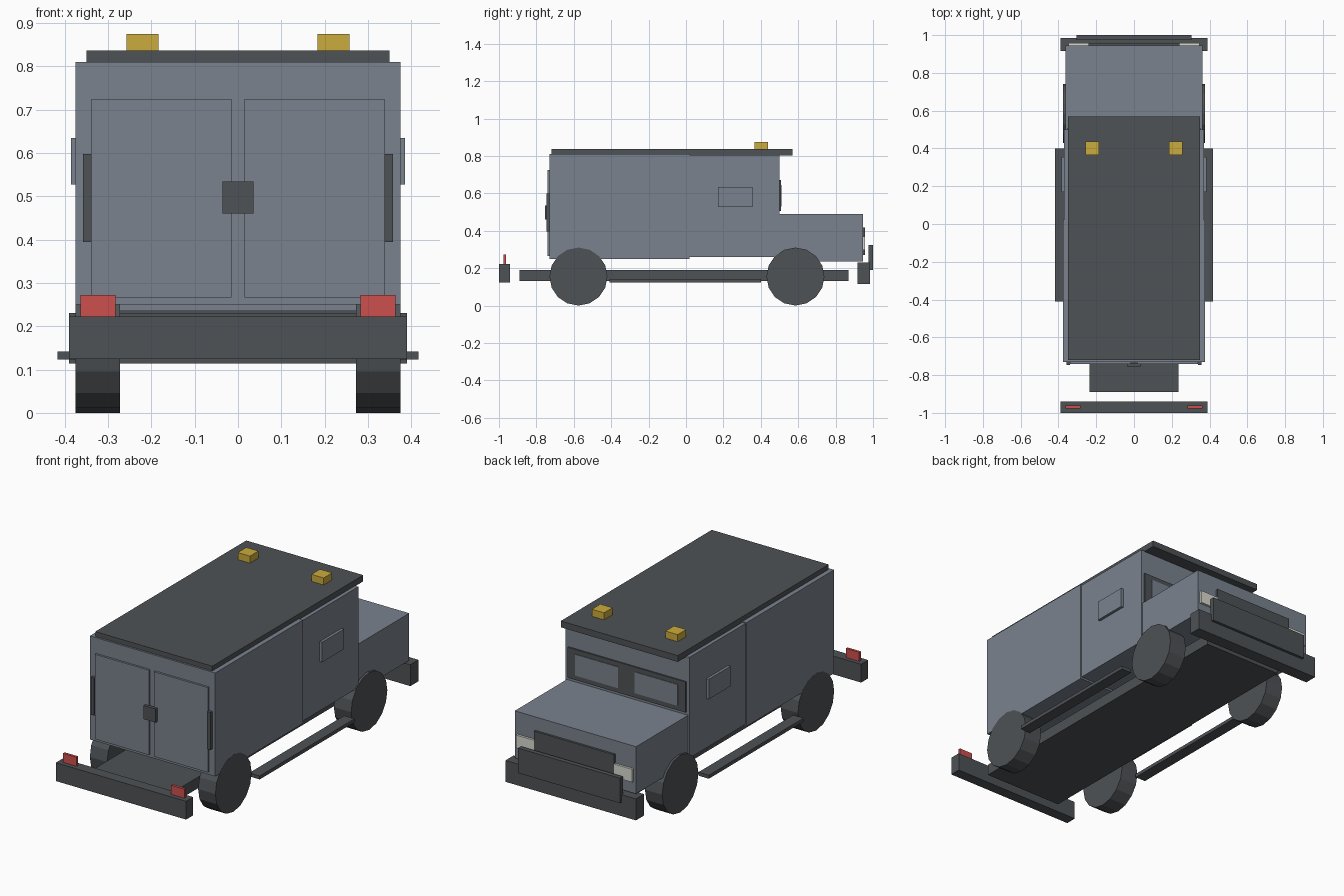
import bpy, bmesh, math
from mathutils import Matrix

if "Cube" in bpy.data.objects:
    bpy.data.objects.remove(bpy.data.objects["Cube"])


def material(name, rgb):
    m = bpy.data.materials.new(name)
    m.use_nodes = True
    m.diffuse_color = (*rgb, 1)
    m.node_tree.nodes["Principled BSDF"].inputs["Base Color"].default_value = (*rgb, 1)
    return m


STEEL = material("steel_grey", (0.195, 0.225, 0.27))
DARK = material("dark_grey", (0.077, 0.084, 0.092))
AMBER = material("amber", (0.6, 0.41, 0.045))
RED = material("red", (0.61, 0.08, 0.076))
LAMP = material("lamp_white", (0.7, 0.7, 0.63))


def finish(name, bm, mat):
    mesh = bpy.data.meshes.new(name)
    bm.to_mesh(mesh)
    bm.free()
    mesh.materials.append(mat)
    obj = bpy.data.objects.new(name, mesh)
    bpy.context.collection.objects.link(obj)
    return obj


def box(name, x, y, z, mat):
    """Box given by its (low, high) range on each axis."""
    bm = bmesh.new()
    bmesh.ops.create_cube(bm, size=1)
    for v in bm.verts:
        v.co = [(r[0] + r[1]) / 2 + c * (r[1] - r[0]) for r, c in zip((x, y, z), v.co)]
    return finish(name, bm, mat)


def centred(name, half, y, z, mat):
    return box(name, (-half, half), y, z, mat)


def pair(name, x, y, z, mat):
    """Box on the left (+x) and its mirror on the right."""
    box("left_" + name, x, y, z, mat)
    box("right_" + name, (-x[1], -x[0]), y, z, mat)


def wheel(name, x, y, radius=0.155, width=0.103):
    bm = bmesh.new()
    bmesh.ops.create_cone(bm, cap_ends=True, segments=16, radius1=radius, radius2=radius,
                          depth=width, matrix=Matrix.Rotation(math.pi / 2, 4, "Y"))
    bmesh.ops.translate(bm, verts=bm.verts, vec=(x, y, radius))
    finish(name, bm, DARK)


# Body shell
centred("cargo_box", 0.375, (-0.73, 0.02), (0.25, 0.81), STEEL)
centred("cab", 0.37, (0.02, 0.5), (0.26, 0.805), STEEL)
centred("hood", 0.363, (0.5, 0.945), (0.235, 0.49), STEEL)
centred("roof", 0.35, (-0.72, 0.57), (0.802, 0.836), DARK)
pair("roof_beacon", (0.184, 0.257), (0.365, 0.438), (0.836, 0.874), AMBER)

# Chassis, bumpers and steps
centred("chassis", 0.236, (-0.89, 0.87), (0.13, 0.19), DARK)
centred("rear_bumper", 0.39, (-1.0, -0.94), (0.124, 0.223), DARK)
centred("front_bumper", 0.39, (0.916, 0.985), (0.114, 0.23), DARK)
centred("push_plate", 0.305, (0.975, 1.0), (0.19, 0.325), DARK)
pair("running_board", (0.355, 0.417), (-0.41, 0.4), (0.123, 0.142), DARK)

# Rear doors and hardware
pair("rear_door", (0.015, 0.338), (-0.741, -0.728), (0.266, 0.725), STEEL)
pair("door_hinge", (0.338, 0.358), (-0.747, -0.728), (0.395, 0.598), DARK)
centred("door_lock", 0.036, (-0.755, -0.738), (0.46, 0.534), DARK)
pair("tail_light", (0.283, 0.363), (-0.976, -0.962), (0.222, 0.272), RED)

# Cab windows
pair("side_window", (0.365, 0.385), (0.17, 0.355), (0.527, 0.635), STEEL)
centred("windshield_frame", 0.352, (0.498, 0.508), (0.505, 0.67), DARK)
pair("windshield_pane", (0.05, 0.307), (0.505, 0.511), (0.53, 0.645), STEEL)

# Nose
centred("grille", 0.24, (0.94, 0.957), (0.27, 0.418), DARK)
pair("headlight", (0.24, 0.348), (0.94, 0.957), (0.298, 0.368), LAMP)

# Wheels
for side, x in (("left", 0.324), ("right", -0.324)):
    wheel(side + "_rear_wheel", x, -0.575)
    wheel(side + "_front_wheel", x, 0.585)
